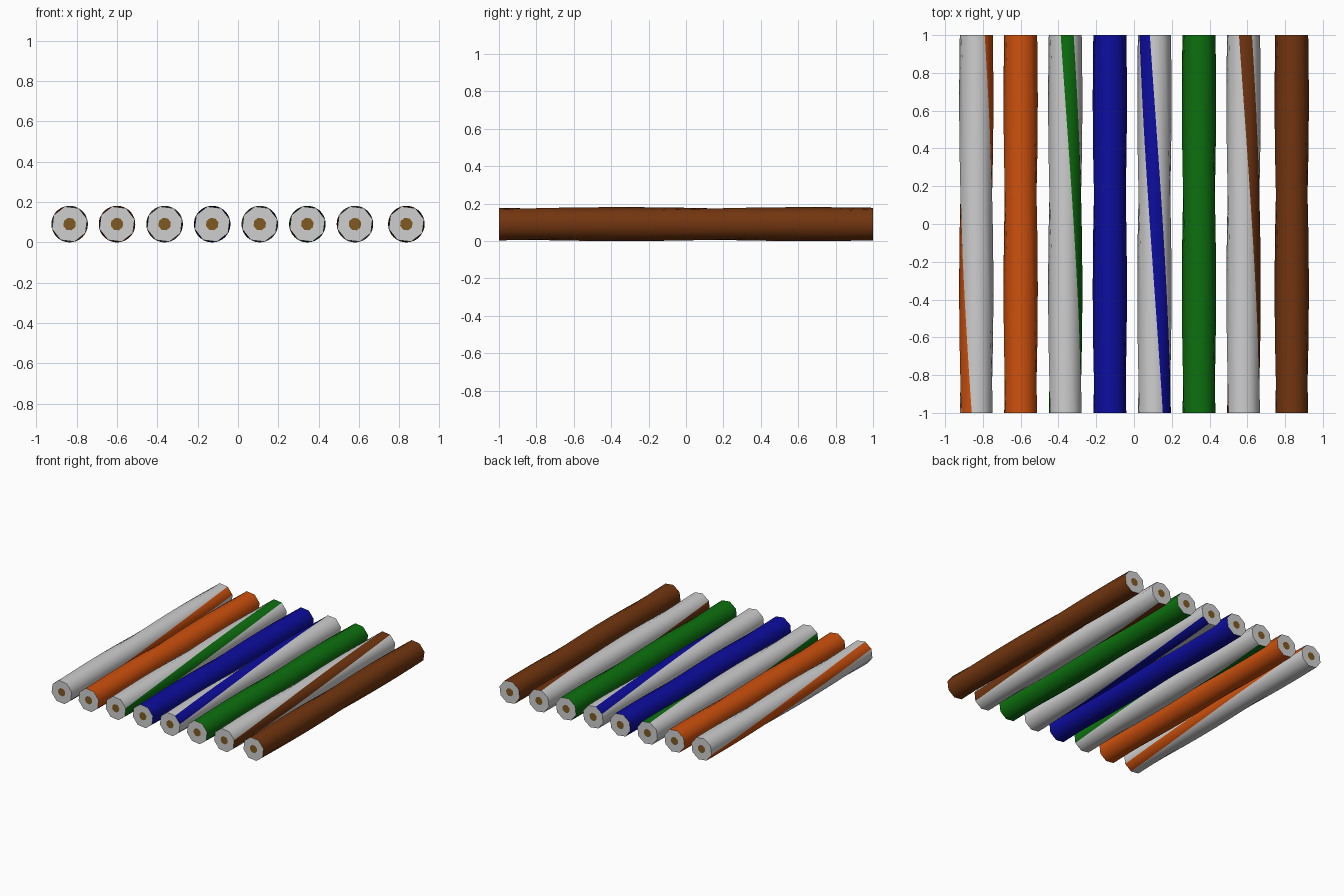
import bpy, bmesh, math

if "Cube" in bpy.data.objects:
    bpy.data.objects.remove(bpy.data.objects["Cube"])

R, CORE = 0.0905, 0.032      # insulation and copper radius
SIDES, SEGS = 8, 32          # eight-sided wires, twisted a quarter turn
TWIST, OFFSET = math.radians(90), math.radians(7)


def material(name, rgb):
    m = bpy.data.materials.new(name)
    m.diffuse_color = (*rgb, 1)
    m.use_nodes = True
    m.node_tree.nodes["Principled BSDF"].inputs["Base Color"].default_value = m.diffuse_color
    return m


white = material("white", (0.62, 0.62, 0.62))
copper = material("copper", (0.21, 0.10, 0.015))
orange = material("orange", (0.62, 0.082, 0.004))
green = material("green", (0.004, 0.165, 0.005))
blue = material("blue", (0.004, 0.004, 0.35))
brown = material("brown", (0.17, 0.036, 0.005))


def wire(name, x, colour, stripe_angle=None):
    """Twisted wire; material 0 white, 1 colour, 2 copper."""
    bm = bmesh.new()

    def ring(y, radius):
        base = OFFSET + TWIST * (1 - y) / 2 + math.radians(stripe_angle or 0)
        out = []
        for i in range(SIDES):
            a = base + (i - 0.5) * math.tau / SIDES
            out.append(bm.verts.new((radius * math.sin(a), y, radius * math.cos(a))))
        return out

    def bridge(a, b, rule, smooth):
        for i in range(SIDES):
            j = (i + 1) % SIDES
            f = bm.faces.new((a[i], a[j], b[j], b[i]))
            f.material_index = rule(i)
            f.smooth = smooth

    # insulation: fully coloured, or white with two opposite stripes
    if stripe_angle is None:
        rule = lambda i: 1
    else:
        rule = lambda i: 1 if i % (SIDES // 2) == 0 else 0
    rings = [ring(-1 + 2 * k / SEGS, R) for k in range(SEGS + 1)]
    for a, b in zip(rings, rings[1:]):
        bridge(a, b, rule, True)

    # cut ends: white ring around the copper core
    for outer, y in ((rings[0], -1), (rings[-1], 1)):
        inner = ring(y, CORE)
        bridge(outer, inner, lambda i: 0, False)
        bm.faces.new(inner).material_index = 2
        for i in range(SIDES):
            bm.edges.get((outer[i], outer[(i + 1) % SIDES])).smooth = False

    bmesh.ops.recalc_face_normals(bm, faces=bm.faces)
    me = bpy.data.meshes.new(name)
    bm.to_mesh(me)
    bm.free()
    for m in (white, colour, copper):
        me.materials.append(m)
    ob = bpy.data.objects.new(name, me)
    ob.location = (x, 0, R)
    bpy.context.collection.objects.link(ob)


# four pairs of striped and solid wires, side by side
wire("white_orange_wire", -0.835, orange, 45)
wire("orange_wire", -0.600, orange)
wire("white_green_wire", -0.364, green, 0)
wire("blue_wire", -0.128, blue)
wire("white_blue_wire", 0.108, blue, -45)
wire("green_wire", 0.344, green)
wire("white_brown_wire", 0.580, brown, 0)
wire("brown_wire", 0.835, brown)
